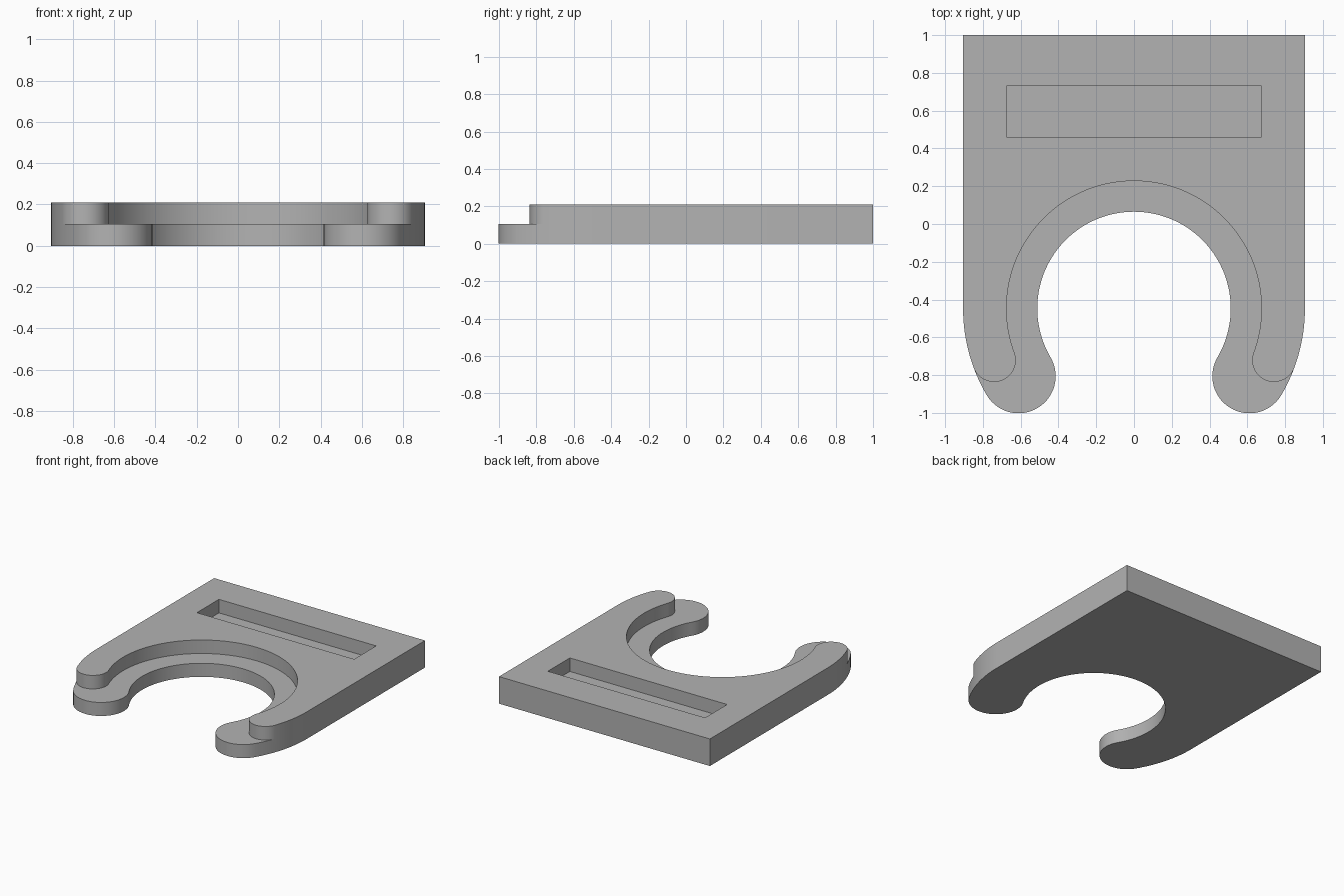
import bpy, bmesh, math

if "Cube" in bpy.data.objects:
    bpy.data.objects.remove(bpy.data.objects["Cube"])

CY = -0.447                      # centre of the round opening
R_OUT, R_IN, R_STEP = 0.905, 0.512, 0.675
Z_MID, Z_TOP = 0.105, 0.21
A_LOW, A_UP = -30.4, -20.3       # angles where the hook tips begin


def arc(cx, cy, r, a0, a1, n):
    pts = []
    for i in range(n + 1):
        a = math.radians(a0 + (a1 - a0) * i / n)
        pts.append((cx + r * math.cos(a), cy + r * math.sin(a)))
    return pts


def hook(r_in, angle):
    """Rounded tip, then the inner arc up to the middle."""
    mid, tip = (R_OUT + r_in) / 2, (R_OUT - r_in) / 2
    a = math.radians(angle)
    pts = arc(mid * math.cos(a), CY + mid * math.sin(a), tip, angle, angle - 180, 28)
    return pts[1:] + arc(0, CY, r_in, angle, 90, 48)[1:]


def mirrored(half):
    return half + [(-x, y) for x, y in reversed(half[:-1])]


# Half outlines share the straight side and the first part of the outer arc
shared = [(R_OUT, 1.0)] + arc(0, CY, R_OUT, 0, A_UP, 10)
lower = mirrored(shared + arc(0, CY, R_OUT, A_UP, A_LOW, 5)[1:] + hook(R_IN, A_LOW))
upper = mirrored(shared + hook(R_STEP, A_UP))
k, nl, nu = len(shared), len(lower), len(upper)

bm = bmesh.new()


def ring(pts, z):
    return [bm.verts.new((x, y, z)) for x, y in pts]


def walls(a, b):
    for i in range(len(a)):
        j = (i + 1) % len(a)
        bm.faces.new((a[i], a[j], b[j], b[i]))


# Lower layer
base = ring(lower, 0)
low_mid = ring(lower, Z_MID)
bm.faces.new(base)
walls(base, low_mid)

# Upper layer reuses the shared side points
up_mid = low_mid[:k] + ring(upper[k:nu - k], Z_MID) + low_mid[nl - k:]
top = ring(upper, Z_TOP)
walls(up_mid, top)

# Stepped ledge around the opening
bm.faces.new(low_mid[k - 1:nl - k + 1] + up_mid[k:nu - k][::-1])

# Slot pocket
slot = [(-0.675, 0.46), (0.675, 0.46), (0.675, 0.73), (-0.675, 0.73)]
slot_top, slot_floor = ring(slot, Z_TOP), ring(slot, Z_MID)
walls(slot_top, slot_floor)
bm.faces.new(slot_floor)

# Top face around the slot
rim = [bm.edges.get((r[i], r[(i + 1) % len(r)]))
       for r in (top, slot_top) for i in range(len(r))]
bmesh.ops.triangle_fill(bm, edges=rim, use_beauty=True, normal=(0, 0, 1))
bmesh.ops.recalc_face_normals(bm, faces=bm.faces[:])

mesh = bpy.data.meshes.new("bracket_plate")
bm.to_mesh(mesh)
bm.free()
plate = bpy.data.objects.new("bracket_plate", mesh)
bpy.context.collection.objects.link(plate)

grey = bpy.data.materials.new("plain grey")
grey.diffuse_color = (0.45, 0.45, 0.45, 1)
grey.use_nodes = True
grey.node_tree.nodes["Principled BSDF"].inputs["Base Color"].default_value = grey.diffuse_color
mesh.materials.append(grey)

bpy.context.view_layer.objects.active = plate
plate.select_set(True)
bpy.ops.object.shade_smooth_by_angle(angle=math.radians(30))
